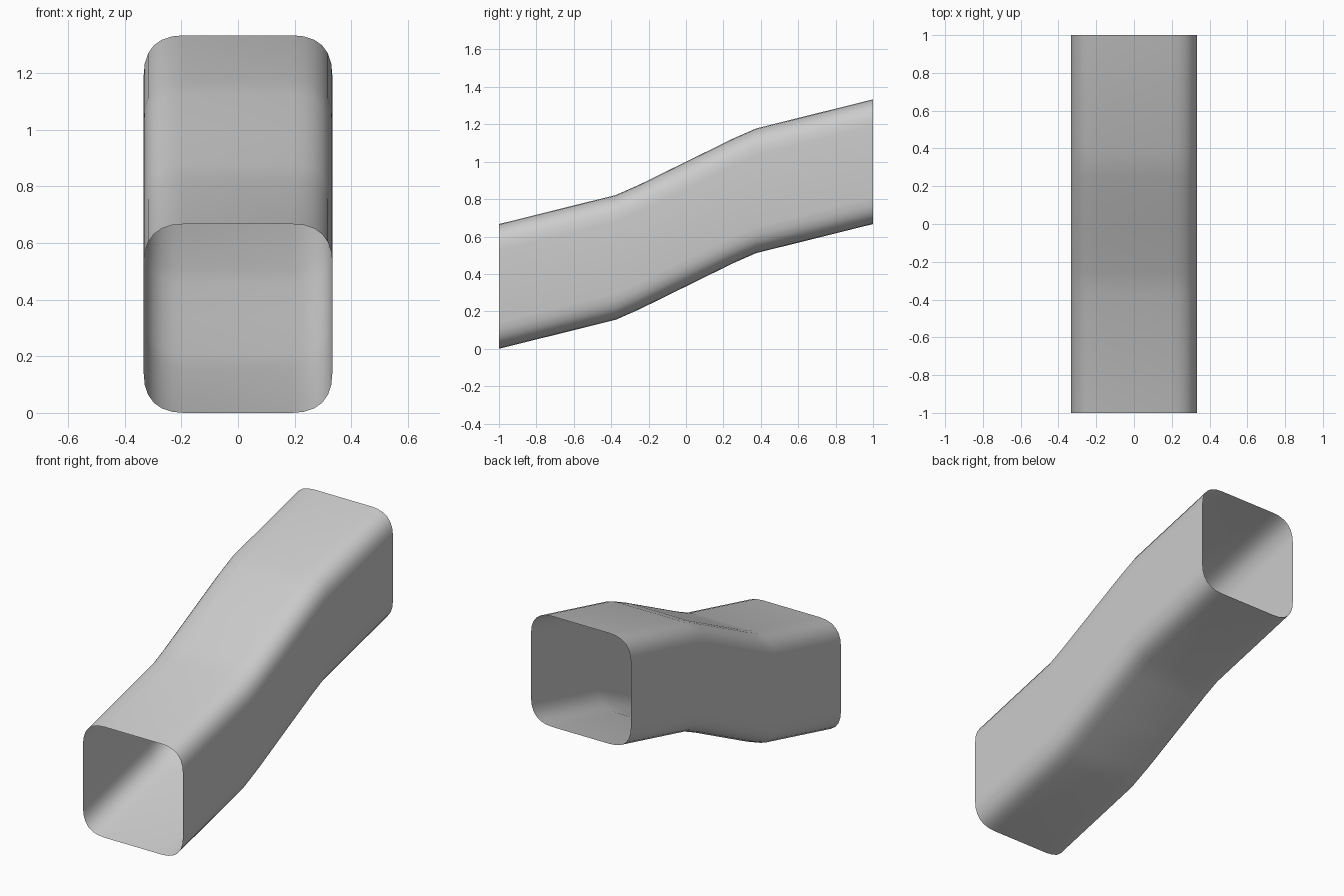
import bpy, bmesh

if "Cube" in bpy.data.objects:
    bpy.data.objects.remove(bpy.data.objects["Cube"])

HALF = 1 / 3      # half width of the duct
FLAT = 0.19       # half length of each flat side
STEPS = 6         # segments per rounded corner

# Rounded-square cross-section: one eased corner, turned four times
corner = []
for i in range(STEPS + 1):
    t = i / STEPS
    a = (1 - t) ** 2
    b = 2 * t * (1 - t)
    c = t * t
    corner.append((HALF * (a + b) + FLAT * c, FLAT * a + HALF * (b + c)))
section = []
for turn in range(4):
    section += corner
    corner = [(-v, u) for u, v in corner]

# Rising path: (y, height of the section centre), symmetric about y = 0
half_path = [(0.25, 0.123), (0.375, 0.178), (1.0, 1 / 3)]
path = [(-y, -h) for y, h in reversed(half_path)] + [(0, 0)] + half_path

# Open duct: sections stay upright while following the path
bm = bmesh.new()
rings = [[bm.verts.new((x, y, z + h + 2 * HALF)) for x, z in section] for y, h in path]
n = len(section)
for r0, r1 in zip(rings, rings[1:]):
    for i in range(n):
        j = (i + 1) % n
        f = bm.faces.new((r0[i], r0[j], r1[j], r1[i]))
        f.smooth = True
        f.normal_update()
        mid = f.calc_center_median()
        if f.normal.x * mid.x + f.normal.z * (mid.z - sum(v.co.z for v in r0 + r1) / (2 * n)) < 0:
            f.normal_flip()

mesh = bpy.data.meshes.new("sloped_duct")
bm.to_mesh(mesh)
bm.free()
duct = bpy.data.objects.new("sloped_duct", mesh)
bpy.context.collection.objects.link(duct)
